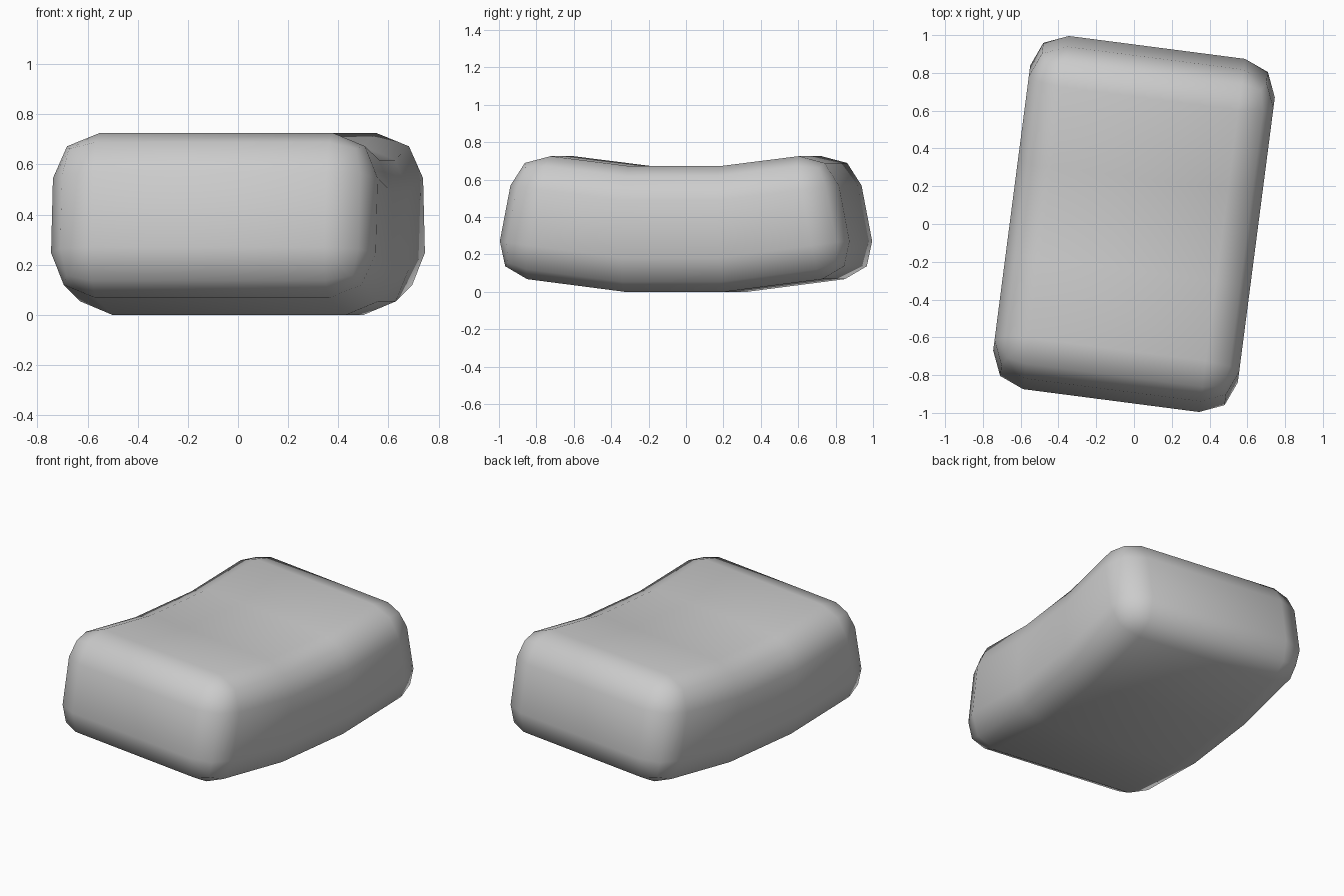
import bpy, math

if "Cube" in bpy.data.objects:
    bpy.data.objects.remove(bpy.data.objects["Cube"])

# Side profile of the gently curved block: (y, z) for bottom and top at each cross-section
half = [((0.27, 0.0), (0.245, 0.672)), ((0.977, 0.091), (0.851, 0.748))]
mirrored = [tuple((-y, z) for y, z in pair) for pair in reversed(half)]
sections = mirrored + half
W = 0.653

verts, faces = [], []
for (yb, zb), (yt, zt) in sections:
    verts += [(-W, yb, zb), (W, yb, zb), (W, yt, zt), (-W, yt, zt)]
for s in range(len(sections) - 1):
    for i in range(4):
        j = (i + 1) % 4
        a, b = 4 * s, 4 * s + 4
        faces.append((a + i, b + i, b + j, a + j))
n = len(verts)
faces += [(0, 1, 2, 3), (n - 1, n - 2, n - 3, n - 4)]

mesh = bpy.data.meshes.new("curved_block")
mesh.from_pydata(verts, [], faces)
block = bpy.data.objects.new("curved_block", mesh)
bpy.context.collection.objects.link(block)

# Consistent outward normals
import bmesh
bm = bmesh.new()
bm.from_mesh(mesh)
bmesh.ops.recalc_face_normals(bm, faces=bm.faces)
bm.to_mesh(mesh)
bm.free()
for p in mesh.polygons:
    p.use_smooth = True

# Rounded outer edges, leaving the shallow bends untouched
bev = block.modifiers.new("rounded_edges", 'BEVEL')
bev.width = 0.183
bev.segments = 2
bev.limit_method = 'ANGLE'
bev.angle_limit = math.radians(40)

# Slight turn about the vertical
block.rotation_euler.z = math.radians(-7.4)
